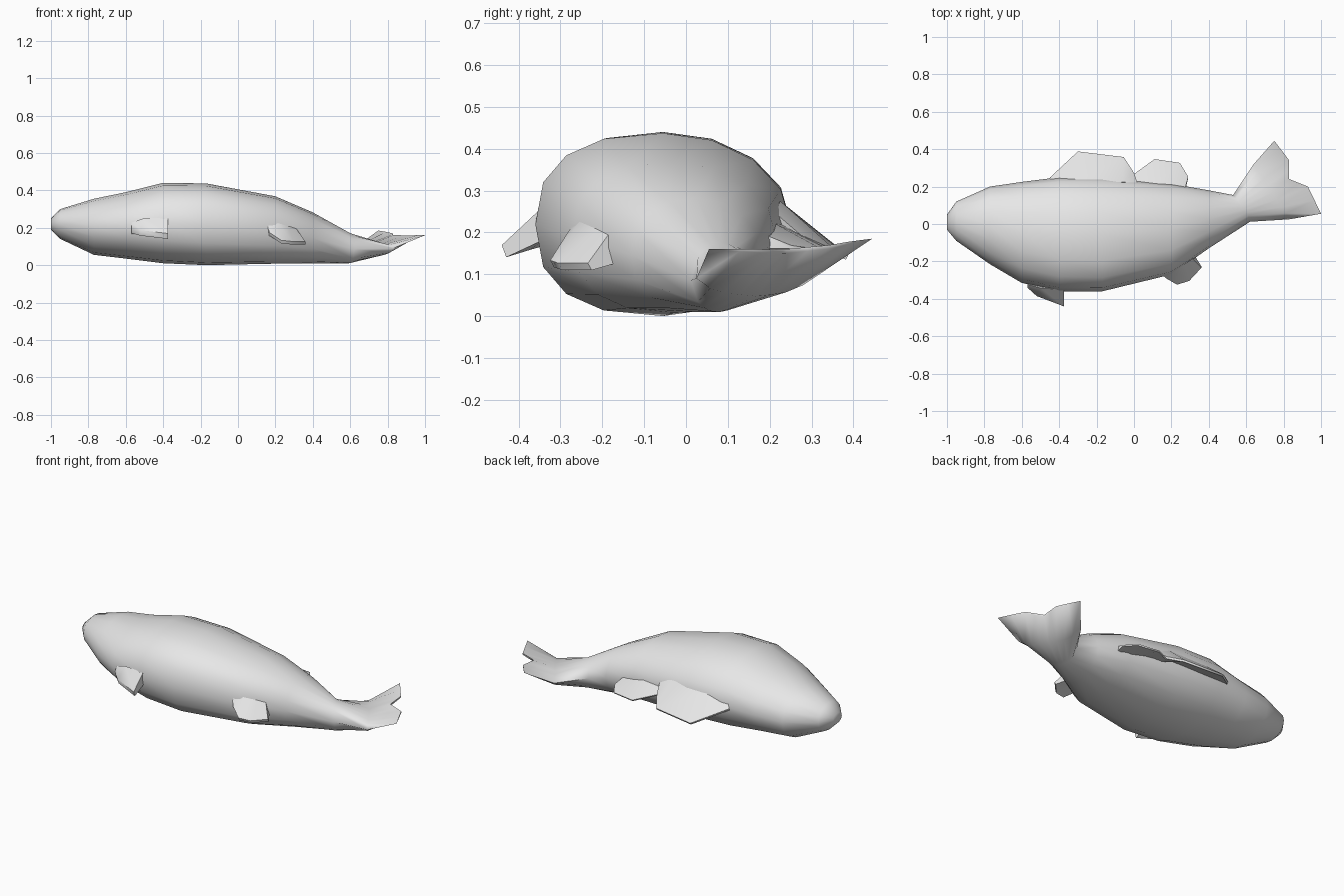
import bpy
import bmesh
from math import sin, cos, pi, radians
from mathutils import Vector

cube = bpy.data.objects.get("Cube")
if cube:
    bpy.data.objects.remove(cube)

grey = bpy.data.materials.new("plain_grey")
grey.use_nodes = True
grey.diffuse_color = (0.8, 0.8, 0.8, 1)
grey.node_tree.nodes["Principled BSDF"].inputs["Base Color"].default_value = (0.8, 0.8, 0.8, 1)

HALF = 8  # steps across half a ring


def loft(name, rings, angle):
    """Skin a list of closed rings and cap both ends."""
    bm = bmesh.new()
    rows = [[bm.verts.new(p) for p in ring] for ring in rings]
    n = len(rows[0])
    for a, b in zip(rows, rows[1:]):
        for i in range(n):
            j = (i + 1) % n
            bm.faces.new((a[i], a[j], b[j], b[i]))
    bm.faces.new(rows[0][::-1])
    bm.faces.new(rows[-1])
    bmesh.ops.triangulate(bm, faces=[f for f in bm.faces if len(f.verts) > 4])
    bmesh.ops.recalc_face_normals(bm, faces=bm.faces)
    mesh = bpy.data.meshes.new(name)
    bm.to_mesh(mesh)
    bm.free()
    mesh.materials.append(grey)
    obj = bpy.data.objects.new(name, mesh)
    bpy.context.collection.objects.link(obj)
    bpy.ops.object.select_all(action="DESELECT")
    obj.select_set(True)
    bpy.context.view_layer.objects.active = obj
    bpy.ops.object.shade_smooth_by_angle(angle=radians(angle))
    return obj


def signed_power(v, p):
    return abs(v) ** p * (1 if v > 0 else -1)


def body_ring(x, y0, y1, z0, z1, belly):
    """Oval section; belly is the roundness exponent of the belly side."""
    ring = []
    for i in range(2 * HALF):
        c, s = cos(pi * i / HALF), sin(pi * i / HALF)
        power = 2 / belly if c < -0.01 else 1
        c, s = signed_power(c, power), signed_power(s, power)
        ring.append((x, (y0 + y1) / 2 + c * (y1 - y0) / 2,
                     (z0 + z1) / 2 + s * (z1 - z0) / 2))
    return ring


def tail_ring(points, thick):
    """Blunt-edged slab section along a bent line, upper lobe to lower lobe."""
    pts = [Vector(p) for p in points]
    ring = []
    for i in range(2 * HALF):
        k = i if i <= HALF else 2 * HALF - i
        t = k * (len(pts) - 1) / HALF
        j = min(int(t), len(pts) - 2)
        p = pts[j].lerp(pts[j + 1], t - j)
        s = 0 if i % HALF == 0 else signed_power(sin(pi * i / HALF), 0.45)
        ring.append(p + Vector((0, 0, thick / 2 * s)))
    return ring


# Body from nose to tail root: x, low y, high y, low z, high z, belly roundness
sections = [
    (-1.0, -0.03, 0.05, 0.19, 0.25, 2),
    (-0.95, -0.09, 0.12, 0.14, 0.30, 2),
    (-0.77, -0.215, 0.20, 0.055, 0.355, 1.9),
    (-0.60, -0.315, 0.225, 0.035, 0.39, 2),
    (-0.40, -0.36, 0.25, 0.01, 0.44, 2.3),
    (-0.17, -0.36, 0.25, 0.0, 0.437, 2.5),
    (0.20, -0.27, 0.215, 0.008, 0.368, 2.5),
    (0.40, -0.13, 0.18, 0.01, 0.282, 2.3),
]
rings = [body_ring(*s) for s in sections]

# Tail continuing the same skin: narrow root, dished fan, upturned notched edge
rings.append(tail_ring([(0.53, 0.155, 0.10), (0.56, 0.12, 0.095), (0.59, 0.08, 0.092),
                        (0.61, 0.045, 0.09), (0.62, 0.012, 0.085)], 0.165))
rings.append(tail_ring([(0.64, 0.32, 0.105), (0.69, 0.24, 0.085), (0.74, 0.17, 0.08),
                        (0.79, 0.09, 0.085), (0.83, 0.025, 0.09)], 0.065))
rings.append(tail_ring([(0.75, 0.445, 0.185), (0.83, 0.34, 0.165), (0.83, 0.24, 0.155),
                        (0.93, 0.20, 0.155), (1.0, 0.055, 0.16)], 0.01))
loft("body_and_tail", rings, 75)


def fin(name, root, tip, offset, taper):
    """Tapered blade: thick at the root, thinner at the tip."""
    off = Vector(offset)
    stations = []
    for r, t in zip(root, tip):
        r, t = Vector(r), Vector(t)
        stations.append([r + off, t + off * taper, t - off * taper, r - off])
    return loft(name, stations, 60)


# Back fins, drooping away from the spine
fin("front_back_fin",
    [(-0.47, 0.20, 0.23), (-0.30, 0.21, 0.25), (-0.06, 0.21, 0.25), (0.02, 0.20, 0.22)],
    [(-0.45, 0.245, 0.21), (-0.30, 0.385, 0.14), (-0.055, 0.355, 0.152), (0.0, 0.27, 0.19)],
    (0, 0.015, 0.025), 0.2)
fin("rear_back_fin",
    [(-0.01, 0.20, 0.21), (0.11, 0.19, 0.21), (0.22, 0.17, 0.19), (0.27, 0.17, 0.18)],
    [(0.0, 0.265, 0.185), (0.11, 0.345, 0.153), (0.245, 0.325, 0.155), (0.29, 0.25, 0.165)],
    (0, 0.01, 0.018), 0.2)

# Belly fins, slanting outward and down
fin("front_belly_fin",
    [(-0.57, -0.31, 0.195), (-0.50, -0.33, 0.22), (-0.375, -0.34, 0.22)],
    [(-0.57, -0.335, 0.185), (-0.52, -0.38, 0.172), (-0.375, -0.435, 0.155)],
    (0, -0.012, 0.032), 0.45)
fin("rear_belly_fin",
    [(0.15, -0.25, 0.19), (0.21, -0.235, 0.195), (0.27, -0.19, 0.18), (0.31, -0.165, 0.165)],
    [(0.17, -0.285, 0.165), (0.23, -0.32, 0.125), (0.295, -0.3, 0.118), (0.36, -0.23, 0.118)],
    (0, -0.018, 0.033), 0.25)
